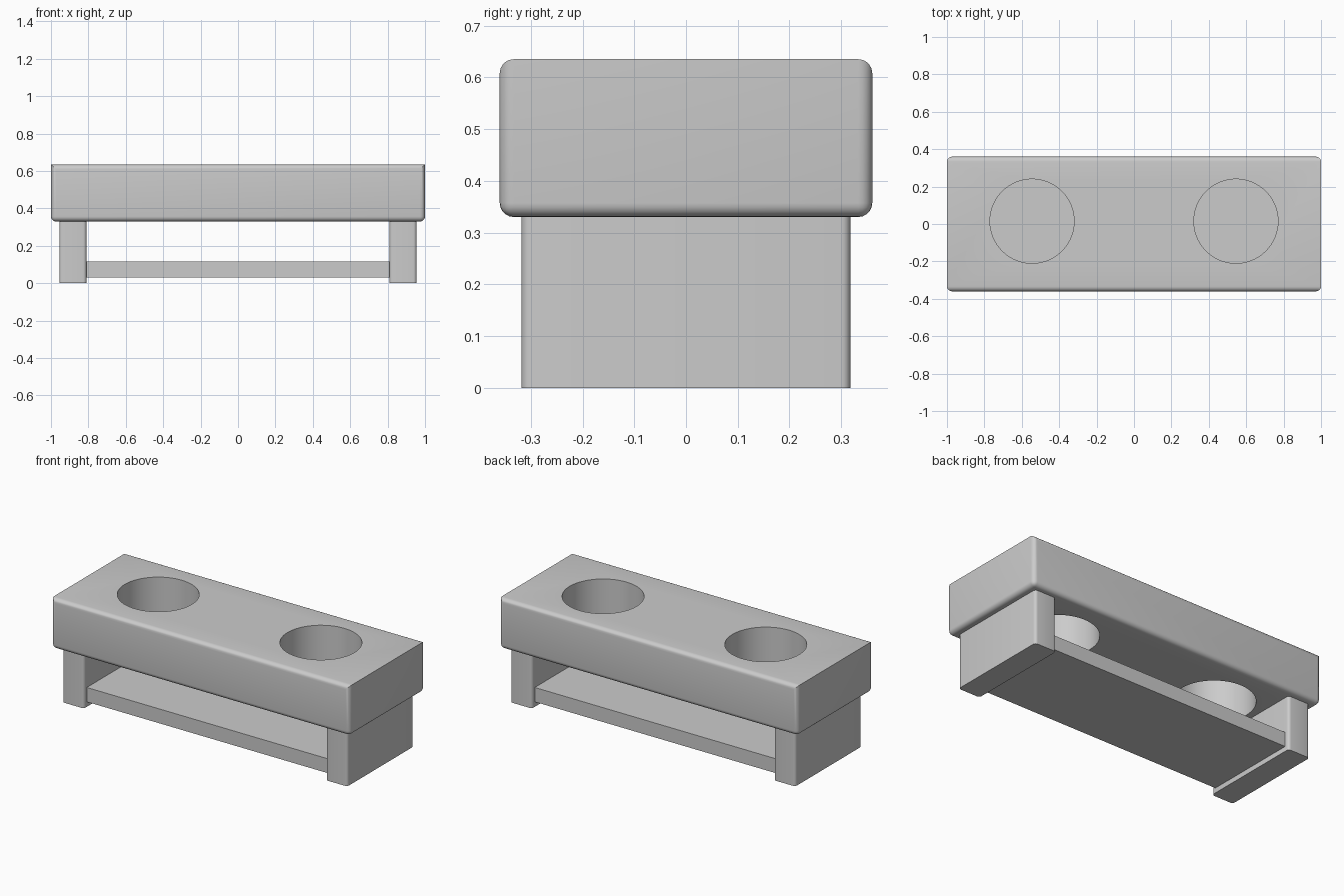
import bpy
import bmesh
from mathutils import Matrix

old = bpy.data.objects.get("Cube")
if old:
    bpy.data.objects.remove(old, do_unlink=True)

grey = bpy.data.materials.new("light_grey")
grey.use_nodes = True
color = (0.6, 0.6, 0.6, 1)
grey.diffuse_color = color
grey.node_tree.nodes["Principled BSDF"].inputs["Base Color"].default_value = color


def add_object(name, bm):
    mesh = bpy.data.meshes.new(name)
    bm.to_mesh(mesh)
    bm.free()
    mesh.materials.append(grey)
    obj = bpy.data.objects.new(name, mesh)
    bpy.context.collection.objects.link(obj)
    return obj


def box(name, low, high, radius=0, rounded=None):
    """Box between two corners; rounded(edge direction, edge middle) picks edges to round."""
    bm = bmesh.new()
    bmesh.ops.create_cube(bm, size=1)
    for v in bm.verts:
        v.co = [a + (b - a) * (c + 0.5) for a, b, c in zip(low, high, v.co)]
    if rounded:
        middle = (low[2] + high[2]) / 2
        edges = []
        for e in bm.edges:
            a, b = (v.co for v in e.verts)
            axis = max(range(3), key=lambda i: abs(a[i] - b[i]))
            if rounded("xyz"[axis], (a.z + b.z) / 2 > middle):
                edges.append(e)
        bmesh.ops.bevel(bm, geom=edges, offset=radius, offset_type='OFFSET',
                        segments=5, profile=0.5, affect='EDGES')
    return add_object(name, bm)


def smooth(obj):
    bpy.ops.object.select_all(action='DESELECT')
    obj.select_set(True)
    bpy.context.view_layer.objects.active = obj
    bpy.ops.object.shade_smooth_by_angle(angle=0.6)


# Thick top block: every edge rounded except the two short upper ones
top = box("top_block", (-1, -0.36, 0.33), (1, 0.36, 0.635), 0.027,
          lambda axis, upper: not (upper and axis == "y"))

# Two round openings straight through the block
for side in (-1, 1):
    bm = bmesh.new()
    bmesh.ops.create_cone(bm, cap_ends=True, segments=64, radius1=0.225, radius2=0.225,
                          depth=1, matrix=Matrix.Translation((side * 0.545, 0.015, 0.5)))
    cutter = add_object("hole_cutter", bm)
    cutter.hide_render = True
    cut = top.modifiers.new("hole", 'BOOLEAN')
    cut.operation = 'DIFFERENCE'
    cut.solver = 'EXACT'
    cut.object = cutter
    bpy.context.view_layer.objects.active = top
    bpy.ops.object.modifier_apply(modifier=cut.name)
    bpy.data.objects.remove(cutter, do_unlink=True)
smooth(top)

# Slab legs with rounded upright edges
for name, x in (("right_leg", -0.955), ("left_leg", 0.81)):
    leg = box(name, (x, -0.318, 0), (x + 0.145, 0.318, 0.33), 0.018,
              lambda axis, upper: axis == "z")
    smooth(leg)

# Low shelf between the legs
box("shelf", (-0.81, -0.29, 0.03), (0.81, 0.29, 0.117))
